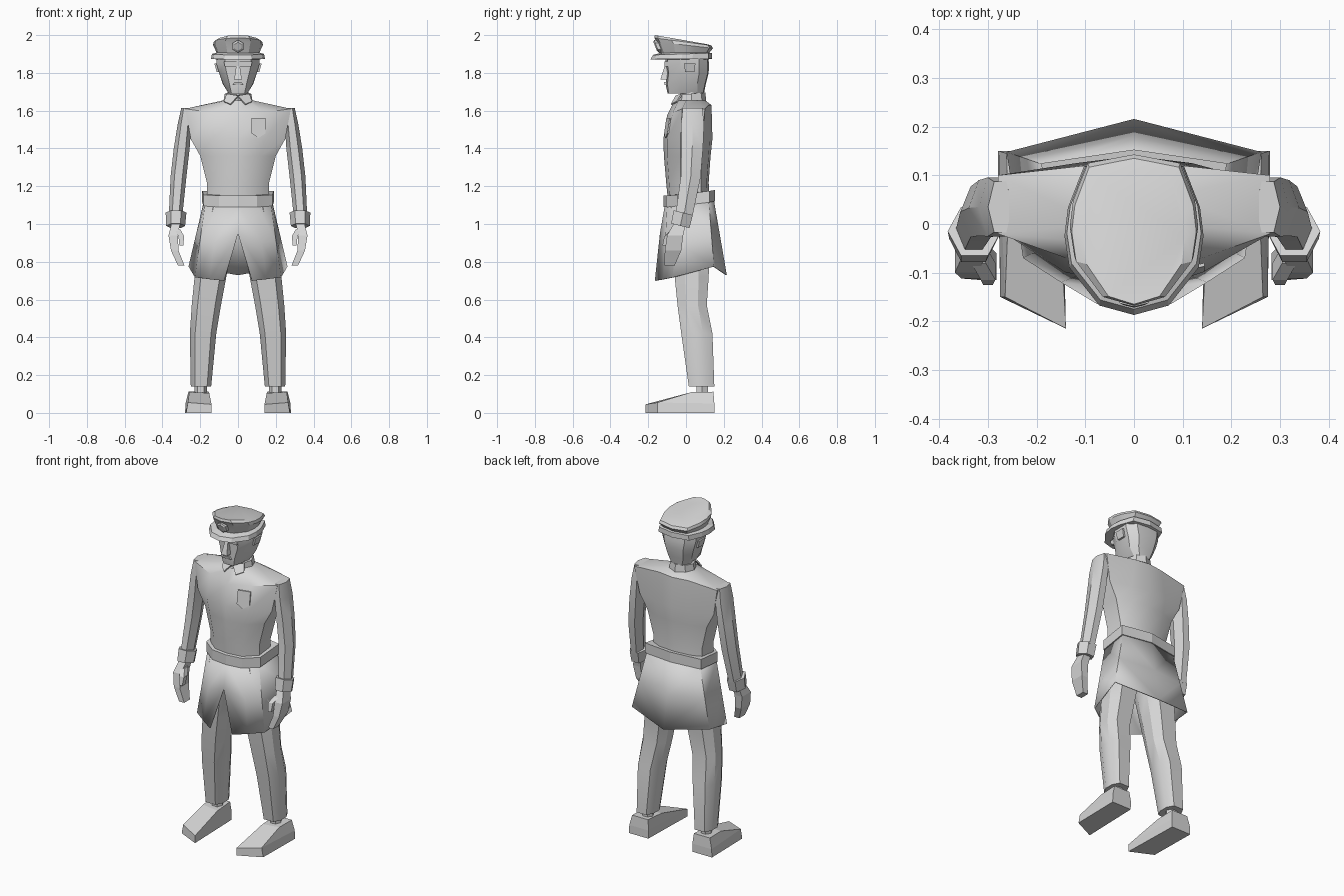
import bpy, bmesh, math

if "Cube" in bpy.data.objects:
    bpy.data.objects.remove(bpy.data.objects["Cube"])

grey = bpy.data.materials.new("light grey")
grey.diffuse_color = (0.68, 0.68, 0.68, 1)
grey.use_nodes = True
grey.node_tree.nodes["Principled BSDF"].inputs["Base Color"].default_value = grey.diffuse_color


def finish(name, bm, smooth=None):
    bmesh.ops.recalc_face_normals(bm, faces=bm.faces)
    me = bpy.data.meshes.new(name)
    bm.to_mesh(me)
    bm.free()
    me.materials.append(grey)
    ob = bpy.data.objects.new(name, me)
    bpy.context.collection.objects.link(ob)
    if smooth:
        bpy.ops.object.select_all(action='DESELECT')
        ob.select_set(True)
        bpy.context.view_layer.objects.active = ob
        bpy.ops.object.shade_smooth_by_angle(angle=math.radians(smooth))
    return ob


def loft(name, rings, smooth=None, caps=True, closed=True):
    """Skin a list of equally long point rings."""
    bm = bmesh.new()
    vs = [[bm.verts.new(p) for p in r] for r in rings]
    n = len(rings[0])
    for a, b in zip(vs, vs[1:]):
        for i in range(n if closed else n - 1):
            j = (i + 1) % n
            bm.faces.new((a[i], a[j], b[j], b[i]))
    if caps:
        bm.faces.new(vs[0])
        bm.faces.new(vs[-1])
    return finish(name, bm, smooth)


def sym(half, z=None):
    """Full ring from its +x half, listed front centre to back centre."""
    h = [p if len(p) == 3 else (p[0], p[1], z) for p in half]
    return h + [(-x, y, zz) for x, y, zz in reversed(h[1:-1])]


def oval(cx, cy, z, rx, ry, n=6, tilt=0, phase=0):
    """Regular ring; tilt raises the ring with y."""
    out = []
    for i in range(n):
        a = 2 * math.pi * i / n + phase
        dy = ry * math.sin(a)
        out.append((cx + rx * math.cos(a), cy + dy, z + tilt * dy))
    return out


def rect(x0, x1, y0, y1, z):
    return [(x0, y0, z), (x1, y0, z), (x1, y1, z), (x0, y1, z)]


def side(s, ring):
    return [(s * x, y, z) for x, y, z in ring]


# Jacket body with shoulder yoke
loft("jacket", [
    sym([(0, -.095), (.09, -.085), (.165, -.03), (.165, .08), (.1, .115), (0, .125)], 1.12),
    sym([(0, -.105), (.1, -.09), (.165, -.03), (.165, .08), (.1, .11), (0, .12)], 1.22),
    sym([(0, -.117), (.12, -.1), (.20, -.03), (.20, .085), (.11, .12), (0, .13)], 1.36),
    sym([(0, -.12), (.14, -.1), (.25, -.03), (.25, .09), (.12, .125), (0, .14)], 1.45),
    sym([(0, -.1, 1.575), (.14, -.07, 1.59), (.28, -.02, 1.61), (.28, .1, 1.61),
         (.1, .12, 1.63), (0, .135, 1.63)]),
    sym([(0, -.06), (.05, -.04), (.075, 0), (.075, .06), (.05, .09), (0, .1)], 1.655),
], 40)

# Chest pocket
bm = bmesh.new()
pts = [(.072, 1.56), (.145, 1.56), (.145, 1.48), (.108, 1.455), (.072, 1.48)]
fr, bk = [[bm.verts.new((x, -.112 + .24 * (x - .07) + .14 * (z - 1.46) - d, z))
           for x, z in pts] for d in (.007, 0)]
bm.faces.new(fr)
for i in range(5):
    bm.faces.new((fr[i], fr[i - 1], bk[i - 1], bk[i]))
finish("chest_pocket", bm)


# Belt, higher at the back
def belt_ring(dz, g=0):
    return sym([(0, -.118 - g, 1.09 + dz), (.1, -.105 - g, 1.09 + dz), (.182 + g, -.045, 1.095 + dz),
                (.19 + g, .125, 1.115 + dz), (0, .153 + g, 1.12 + dz)])


loft("belt", [belt_ring(0), belt_ring(.06)])

# Coat skirt, split at the front
top = [(0, -.112, 1.1), (.1, -.1, 1.1), (.175, -.045, 1.1), (.18, .12, 1.125), (0, .147, 1.13)]
hem = [(.075, -.165, .70), (.15, -.12, .708), (.228, -.07, .718), (.262, .148, .775), (0, .216, .73)]
mid = [(0, -.138, .95)] + [tuple((a + b) / 2 for a, b in zip(p, q)) for p, q in zip(top[1:], hem[1:])]
bm = bmesh.new()
for s in (-1, 1):
    rows = [[bm.verts.new((s * x, y, z)) for x, y, z in r] for r in (top, mid, hem)]
    for a, b in zip(rows, rows[1:]):
        for i in range(4):
            bm.faces.new((a[i], a[i + 1], b[i + 1], b[i]))
bmesh.ops.remove_doubles(bm, verts=bm.verts, dist=1e-4)
skirt = finish("coat_skirt", bm, 25)
mod = skirt.modifiers.new("thickness", 'SOLIDIFY')
mod.thickness = .006

# Neck and collar
loft("neck", [oval(0, .03, 1.62, .055, .06, 8), oval(0, .03, 1.74, .055, .06, 8)], 50)
loft("collar", [oval(0, .03, 1.635, .08, .078, 8, .1), oval(0, .03, 1.69, .07, .072, 8, .1)])
for s, n in ((-1, "right"), (1, "left")):
    bm = bmesh.new()
    v = [bm.verts.new((s * x, y, z)) for x, y, z in
         [(0, -.055, 1.68), (.06, -.025, 1.69), (.075, -.05, 1.65), (.04, -.08, 1.635)]]
    bm.faces.new(v)
    finish(n + "_collar_flap", bm).modifiers.new("thickness", 'SOLIDIFY').thickness = .008

# Head
loft("head", [
    sym([(0, -.098), (.035, -.092), (.05, -.03), (.05, .06), (.035, .09), (0, .095)], 1.692),
    sym([(0, -.108), (.045, -.098), (.078, -.03), (.08, .06), (.05, .1), (0, .105)], 1.74),
    sym([(0, -.1), (.06, -.092), (.1, -.03), (.1, .07), (.06, .115), (0, .12)], 1.80),
    sym([(0, -.108), (.07, -.098), (.115, -.03), (.115, .07), (.07, .115), (0, .122)], 1.85),
    sym([(0, -.108), (.07, -.098), (.115, -.03), (.115, .07), (.07, .11), (0, .115)], 1.90),
], 30)
loft("nose", [rect(-.022, .022, -.135, -.09, 1.765), rect(-.016, .016, -.128, -.09, 1.79),
              rect(-.01, .01, -.112, -.09, 1.84)])
loft("mouth", [rect(-.03, .03, -.112, -.09, 1.735), rect(-.018, .018, -.116, -.09, 1.752)])
loft("brow", [rect(-.07, .07, -.113, -.09, 1.835), rect(-.075, .075, -.115, -.09, 1.86)])
for s, n in ((-1, "right"), (1, "left")):
    loft(n + "_ear", [side(s, rect(.09, .113, -.005, .045, 1.805)),
                      side(s, rect(.09, .125, -.01, .05, 1.85))])


# Peaked cap: brim band, crown and badge
def cap_ring(k, zf, zb, yf, yb):
    """Cap outline with width k, front and back y, sloping from zf to zb."""
    shape = [(0, 0), (.5, .06), (.93, .3), (1, .5), (.95, .68), (.72, .94), (0, 1)]
    return sym([(k * x, yf + (yb - yf) * t, zf + (zb - zf) * t) for x, t in shape])


loft("cap_brim", [cap_ring(.115, 1.872, 1.872, -.12, .12), cap_ring(.143, 1.872, 1.875, -.187, .138),
                  cap_ring(.138, 1.895, 1.905, -.175, .137), cap_ring(.112, 1.908, 1.908, -.125, .12)])
loft("cap_crown", [cap_ring(.110, 1.9, 1.9, -.13, .118), cap_ring(.132, 1.965, 1.93, -.155, .143),
                   cap_ring(.128, 1.985, 1.945, -.168, .135), cap_ring(.105, 2.0, 1.952, -.165, .11)], 25)
badge = [[(r * math.cos(math.pi / 3 * i + math.pi / 6), y - .4 * r * math.sin(math.pi / 3 * i + math.pi / 6),
           1.94 + r * math.sin(math.pi / 3 * i + math.pi / 6)) for i in range(6)]
         for r, y in ((.034, -.135), (.034, -.156), (.022, -.163))]
loft("cap_badge", badge)

for s, n in ((-1, "right"), (1, "left")):
    # Sleeve, cuff, hand and thumb
    loft(n + "_sleeve", [side(s, r) for r in (
        oval(.275, .035, 1.615, .025, .06),
        oval(.283, .035, 1.53, .036, .07),
        oval(.298, .033, 1.40, .042, .066),
        oval(.315, .025, 1.25, .042, .06, tilt=-.1),
        oval(.33, -.01, 1.05, .036, .05, tilt=-.3))], 35)
    loft(n + "_cuff", [side(s, r) for r in (
        oval(.328, -.015, 1.06, .055, .058, tilt=-.25),
        oval(.33, -.03, .99, .05, .056, tilt=-.25))])
    loft(n + "_hand", [side(s, r) for r in (
        rect(.305, .35, -.06, 0, 1.01),
        rect(.318, .368, -.10, -.015, .94),
        rect(.315, .355, -.112, -.025, .86),
        rect(.283, .318, -.115, -.06, .78))])
    loft(n + "_thumb", [side(s, r) for r in (
        rect(.305, .335, -.08, -.045, .97),
        rect(.285, .315, -.115, -.08, .935),
        rect(.29, .31, -.125, -.095, .885))])

    # Trouser leg with chamfered corners
    def leg(x0, x1, y0, y1, z):
        w, d = (x1 - x0) * .2, (y1 - y0) * .3
        return side(s, [(x0 + w, y0, z), (x1 - w, y0, z), (x1, y0 + d, z), (x1, y1 - d, z),
                        (x1 - w, y1, z), (x0 + w, y1, z), (x0, y1 - d, z), (x0, y0 + d, z)])

    loft(n + "_trouser_leg", [leg(.005, .16, -.08, .12, 1.1), leg(.03, .215, -.075, .125, .88),
                              leg(.062, .23, -.06, .12, .72), leg(.09, .245, -.045, .11, .57),
                              leg(.115, .255, -.025, .14, .42), leg(.142, .25, .015, .15, .14)], 30)
    loft(n + "_ankle", [side(s, oval(.197, .085, z, .033, .035, 6)) for z in (.09, .16)])

    # Shoe with a slanted toe
    loft(n + "_shoe", [
        side(s, [(.14, -.215, 0), (.275, -.15, 0), (.28, .15, 0), (.15, .15, 0)]),
        side(s, [(.14, -.215, .045), (.265, -.15, .055), (.278, .15, .05), (.148, .15, .05)]),
        side(s, [(.152, .02, .105), (.258, .03, .11), (.262, .145, .112), (.155, .145, .112)])])
